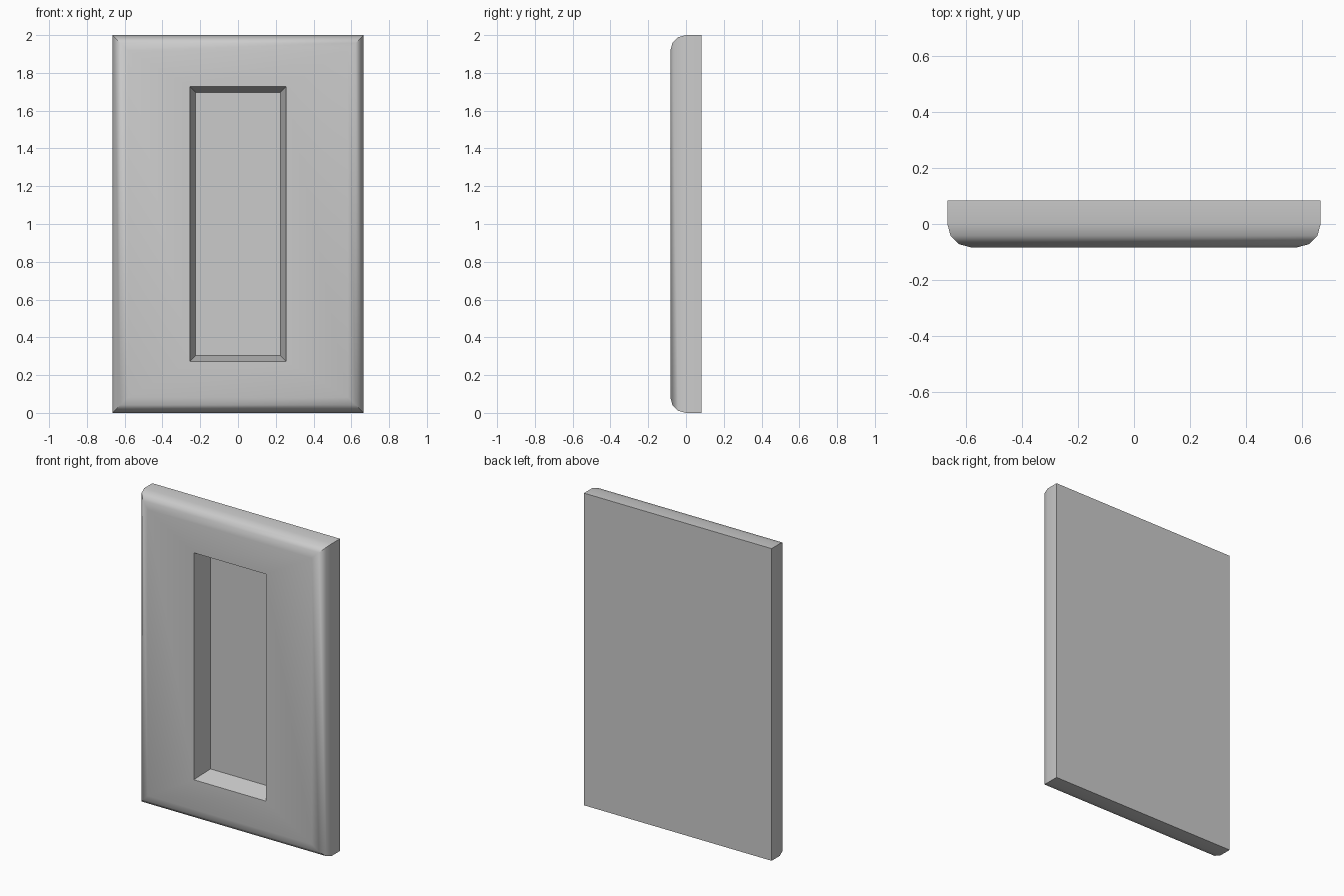
import bpy, bmesh
from math import sin, cos, radians

if "Cube" in bpy.data.objects:
    bpy.data.objects.remove(bpy.data.objects["Cube"])

W, H, D, R = 0.665, 2.0, 0.083, 0.083   # half width, height, half depth, edge radius

bm = bmesh.new()

def ring(inset_x, inset_z, y):
    """Rectangular loop inset from the door outline at depth y."""
    x, lo, hi = W - inset_x, inset_z, H - inset_z
    return [bm.verts.new(p) for p in ((-x, y, lo), (x, y, lo), (x, y, hi), (-x, y, hi))]

# Nested loops: back edge, rounded front edge, recess rim, recess floor
rings = [ring(0, 0, D)]
for a in (0, 30, 60, 90):
    i = R * (1 - cos(radians(a)))
    rings.append(ring(i, i, -D + R - R * sin(radians(a))))
rings.append(ring(0.41, 0.273, -D))
rings.append(ring(0.44, 0.303, 0.042))

for a, b in zip(rings, rings[1:]):
    for k in range(4):
        n = (k + 1) % 4
        bm.faces.new((a[k], a[n], b[n], b[k]))
bm.faces.new(rings[0])      # back panel
bm.faces.new(rings[-1])     # recess floor
bmesh.ops.recalc_face_normals(bm, faces=bm.faces)

mesh = bpy.data.meshes.new("door_panel")
bm.to_mesh(mesh)
bm.free()
door = bpy.data.objects.new("door_panel", mesh)
bpy.context.collection.objects.link(door)

# Smooth the rounded border, keep mitres and recess crisp
bpy.context.view_layer.objects.active = door
door.select_set(True)
bpy.ops.object.shade_smooth_by_angle(angle=radians(35))
